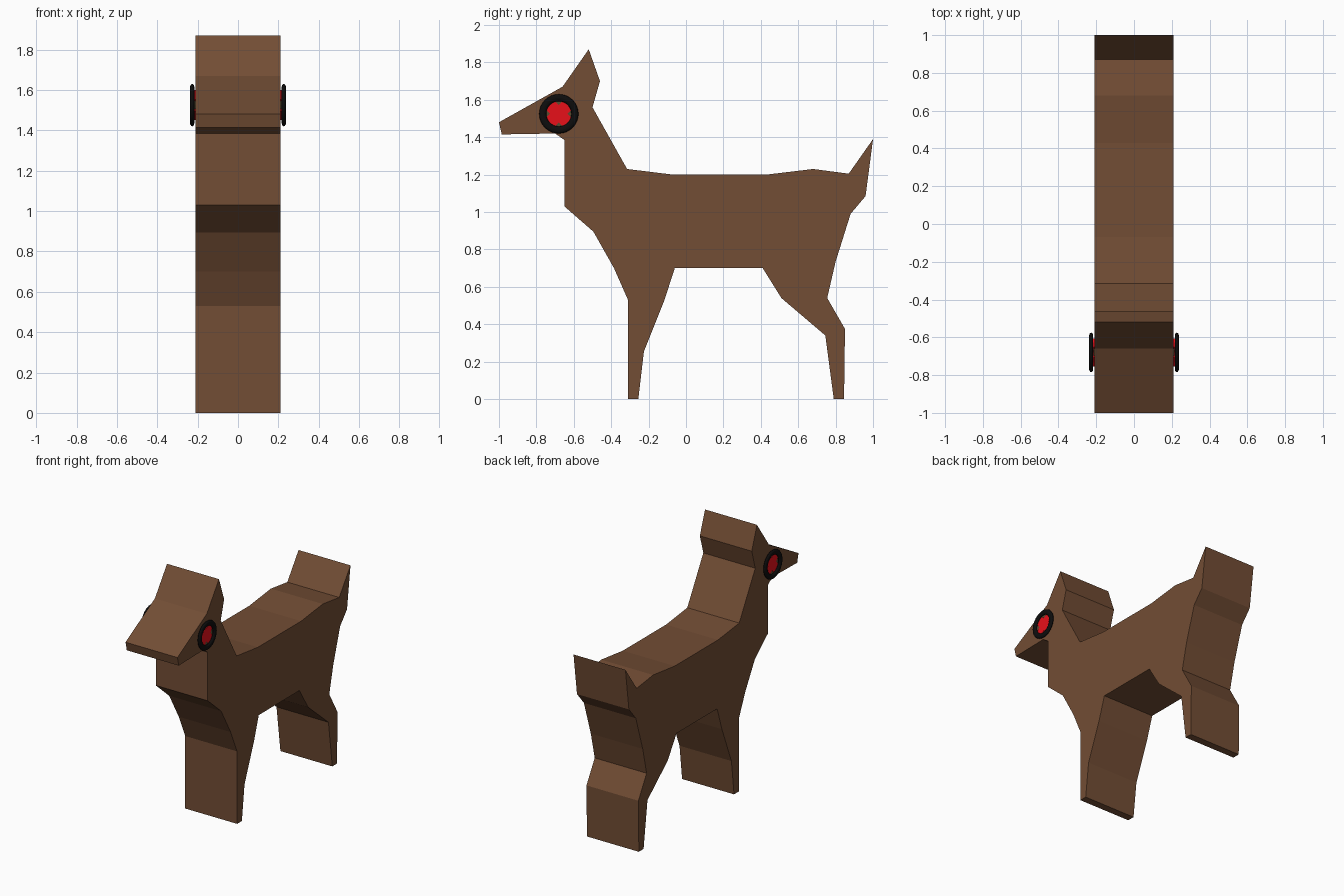
import bpy, bmesh, math
from mathutils import Matrix

if "Cube" in bpy.data.objects:
    bpy.data.objects.remove(bpy.data.objects["Cube"])

def material(name, rgb):
    m = bpy.data.materials.new(name)
    m.diffuse_color = (*rgb, 1)
    m.use_nodes = True
    m.node_tree.nodes["Principled BSDF"].inputs["Base Color"].default_value = m.diffuse_color
    return m

brown = material("brown", (0.17, 0.075, 0.035))
black = material("black", (0.004, 0.004, 0.004))
red = material("red", (0.8, 0.005, 0.01))
olive = material("olive", (0.1, 0.07, 0.03))

def make(name, bm, mat):
    bmesh.ops.recalc_face_normals(bm, faces=bm.faces)
    me = bpy.data.meshes.new(name)
    bm.to_mesh(me)
    bm.free()
    ob = bpy.data.objects.new(name, me)
    me.materials.append(mat)
    bpy.context.collection.objects.link(ob)
    return ob

# Side silhouette (y, z), extruded across x
HALF = 0.21
profile = [
    (-1.0, 1.48), (-0.985, 1.415), (-0.70, 1.42), (-0.65, 1.385),          # muzzle
    (-0.65, 1.03), (-0.495, 0.895), (-0.385, 0.70), (-0.31, 0.53),         # chest
    (-0.31, 0), (-0.255, 0), (-0.225, 0.255), (-0.115, 0.53),              # front leg
    (-0.06, 0.70), (0.41, 0.70), (0.51, 0.54),                             # belly
    (0.745, 0.34), (0.79, 0), (0.845, 0), (0.85, 0.375), (0.755, 0.54),    # back leg
    (0.80, 0.735), (0.88, 0.99), (0.96, 1.085), (1.0, 1.39), (0.87, 1.205),  # rump, tail
    (0.68, 1.23), (0.43, 1.20), (-0.07, 1.20), (-0.315, 1.23),             # back
    (-0.50, 1.56), (-0.46, 1.70), (-0.52, 1.87), (-0.66, 1.67),            # neck, ear
]
bm = bmesh.new()
face = bm.faces.new([bm.verts.new((-HALF, y, z)) for y, z in profile])
ext = bmesh.ops.extrude_face_region(bm, geom=[face])
bmesh.ops.translate(bm, vec=(2 * HALF, 0, 0),
                    verts=[g for g in ext["geom"] if isinstance(g, bmesh.types.BMVert)])
make("deer_body", bm, brown)

EYE_Y, EYE_Z = -0.68, 1.525
for side, label in ((-1, "left"), (1, "right")):
    # Flattened black ring
    bpy.ops.mesh.primitive_torus_add(major_segments=32, minor_segments=12,
                                     major_radius=0.086, minor_radius=0.019,
                                     location=(side * 0.227, EYE_Y, EYE_Z),
                                     rotation=(0, math.pi / 2, 0))
    ring = bpy.context.object
    ring.name = label + "_eye_ring"
    ring.scale.z = 0.58
    ring.data.materials.append(black)
    bpy.ops.object.shade_smooth_by_angle()

    # Dark backing disc
    bm = bmesh.new()
    bmesh.ops.create_cone(bm, cap_ends=True, segments=32, radius1=0.07, radius2=0.07, depth=0.006,
                          matrix=Matrix.Translation((side * 0.212, EYE_Y, EYE_Z))
                          @ Matrix.Rotation(math.pi / 2, 4, 'Y'))
    make(label + "_eye_back", bm, olive)

    # Red diagonal cross
    bm = bmesh.new()
    for a in (math.pi / 4, -math.pi / 4):
        bmesh.ops.create_cube(bm, size=1, matrix=Matrix.Translation((side * 0.215, EYE_Y, EYE_Z))
                              @ Matrix.Rotation(a, 4, 'X') @ Matrix.Diagonal((0.01, 0.145, 0.066, 1)))
    make(label + "_eye_cross", bm, red)
